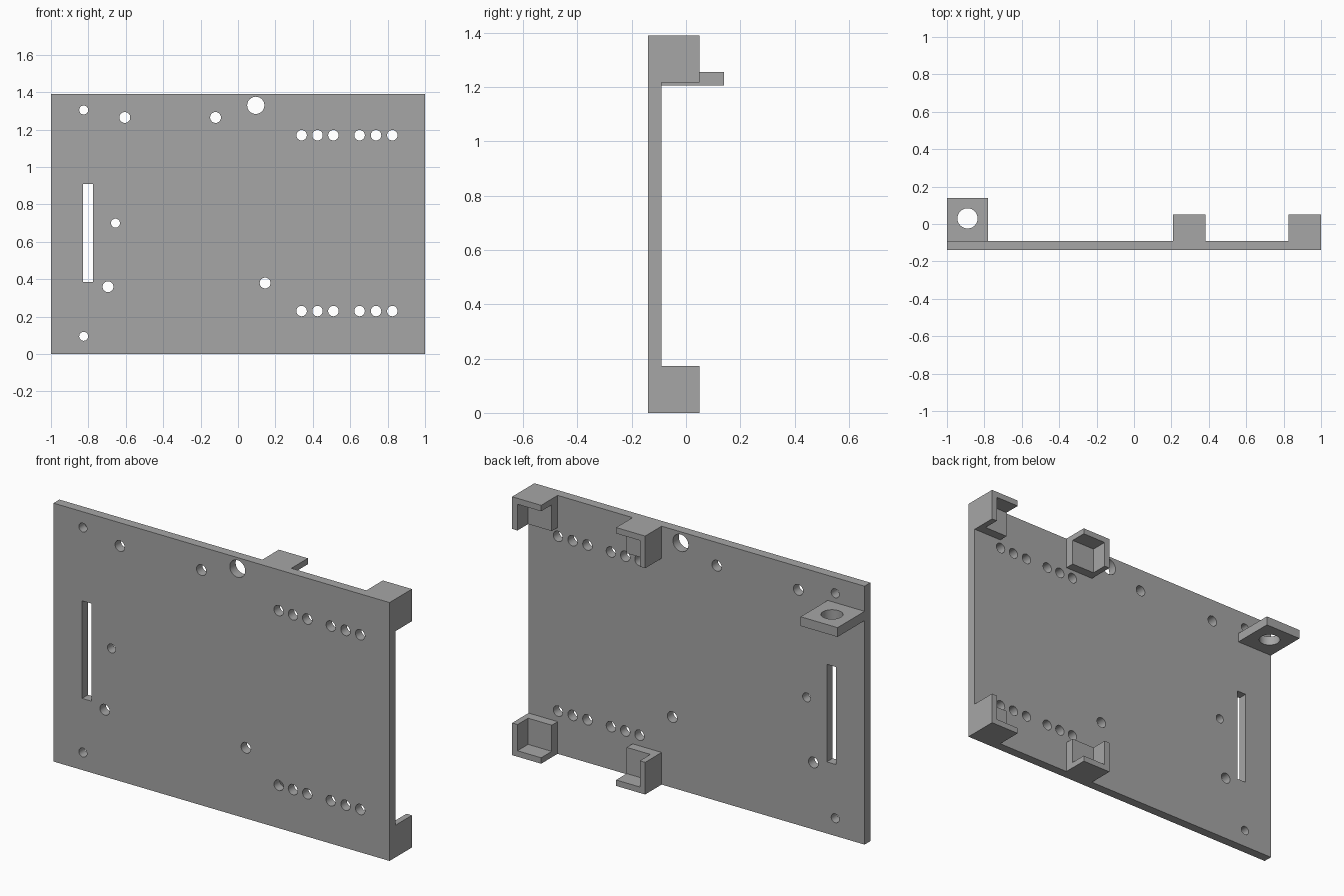
import bpy
import bmesh
from mathutils import Matrix, Vector

cube = bpy.data.objects.get("Cube")
if cube:
    bpy.data.objects.remove(cube, do_unlink=True)

grey = bpy.data.materials.new("plain grey")
colour = (0.38, 0.38, 0.38, 1)
grey.diffuse_color = colour
grey.use_nodes = True
grey.node_tree.nodes["Principled BSDF"].inputs["Base Color"].default_value = colour

FRONT, BACK = -0.14, -0.09      # plate faces
HEIGHT = 1.39


def add_box(bm, x, y, z):
    size = Vector((x[1] - x[0], y[1] - y[0], z[1] - z[0]))
    centre = Vector((x[0] + x[1], y[0] + y[1], z[0] + z[1])) / 2
    bmesh.ops.create_cube(bm, size=1, matrix=Matrix.Translation(centre) @ Matrix.Diagonal(size).to_4x4())


def add_pin(bm, centre, radius, axis):
    turn = Matrix.Rotation(1.5707963, 4, "X") if axis == "Y" else Matrix()
    bmesh.ops.create_cone(bm, cap_ends=True, segments=32, radius1=radius, radius2=radius,
                          depth=0.3, matrix=Matrix.Translation(centre) @ turn)


def make_object(name, bm):
    mesh = bpy.data.meshes.new(name)
    bm.to_mesh(mesh)
    bm.free()
    mesh.materials.append(grey)
    obj = bpy.data.objects.new(name, mesh)
    bpy.context.collection.objects.link(obj)
    return obj


def cut(obj, bm):
    cutter = make_object(obj.name + "_cutter", bm)
    cutter.hide_render = True
    mod = obj.modifiers.new("cut", "BOOLEAN")
    mod.operation = "DIFFERENCE"
    mod.solver = "EXACT"
    mod.object = cutter
    bpy.ops.object.select_all(action="DESELECT")
    bpy.context.view_layer.objects.active = obj
    obj.select_set(True)
    bpy.ops.object.modifier_apply(modifier=mod.name)
    bpy.data.objects.remove(cutter, do_unlink=True)
    bpy.ops.object.shade_smooth_by_angle(angle=0.5)


# Mounting plate with its slot and holes
bm = bmesh.new()
add_box(bm, (-1, 1), (FRONT, BACK), (0, HEIGHT))
plate = make_object("mounting_plate", bm)

holes = bmesh.new()
add_box(holes, (-0.83, -0.775), (-0.3, 0), (0.385, 0.91))
for radius, spots in (
    (0.024, ((-0.825, 1.305), (-0.825, 0.095), (-0.655, 0.70))),
    (0.029, ((-0.605, 1.265), (-0.12, 1.265), (-0.695, 0.36), (0.145, 0.38))),
    (0.046, ((0.095, 1.33),)),
    (0.028, [(x, z) for x in (0.34, 0.425, 0.51, 0.65, 0.738, 0.825) for z in (0.23, 1.17)]),
):
    for x, z in spots:
        add_pin(holes, (x, -0.115, z), radius, "Y")
cut(plate, holes)

# Four corner holders, each a block with a pocket open inward and to the back
SIZE, WALL, BACKING, DEPTH = 0.173, 0.032, 0.05, 0.05
for side, outer, dx in (("left", 1, -1), ("right", 0.208, 1)):
    for level, edge, dz in (("lower", 0, 1), ("upper", HEIGHT, -1)):
        bm = bmesh.new()
        add_box(bm, sorted((outer, outer + dx * SIZE)), (BACK, DEPTH),
                sorted((edge, edge + dz * SIZE)))
        holder = make_object(f"{level}_{side}_corner_holder", bm)
        pocket = bmesh.new()
        add_box(pocket, sorted((outer + dx * WALL, outer + dx * 0.3)), (BACK + BACKING, 0.2),
                sorted((edge + dz * WALL, edge + dz * 0.3)))
        cut(holder, pocket)

# Horizontal tab with a vertical hole
bm = bmesh.new()
add_box(bm, (-1, -0.78), (BACK, 0.14), (1.205, 1.255))
tab = make_object("cable_tab", bm)
bore = bmesh.new()
add_pin(bore, (-0.89, 0.03, 1.23), 0.054, "Z")
cut(tab, bore)
